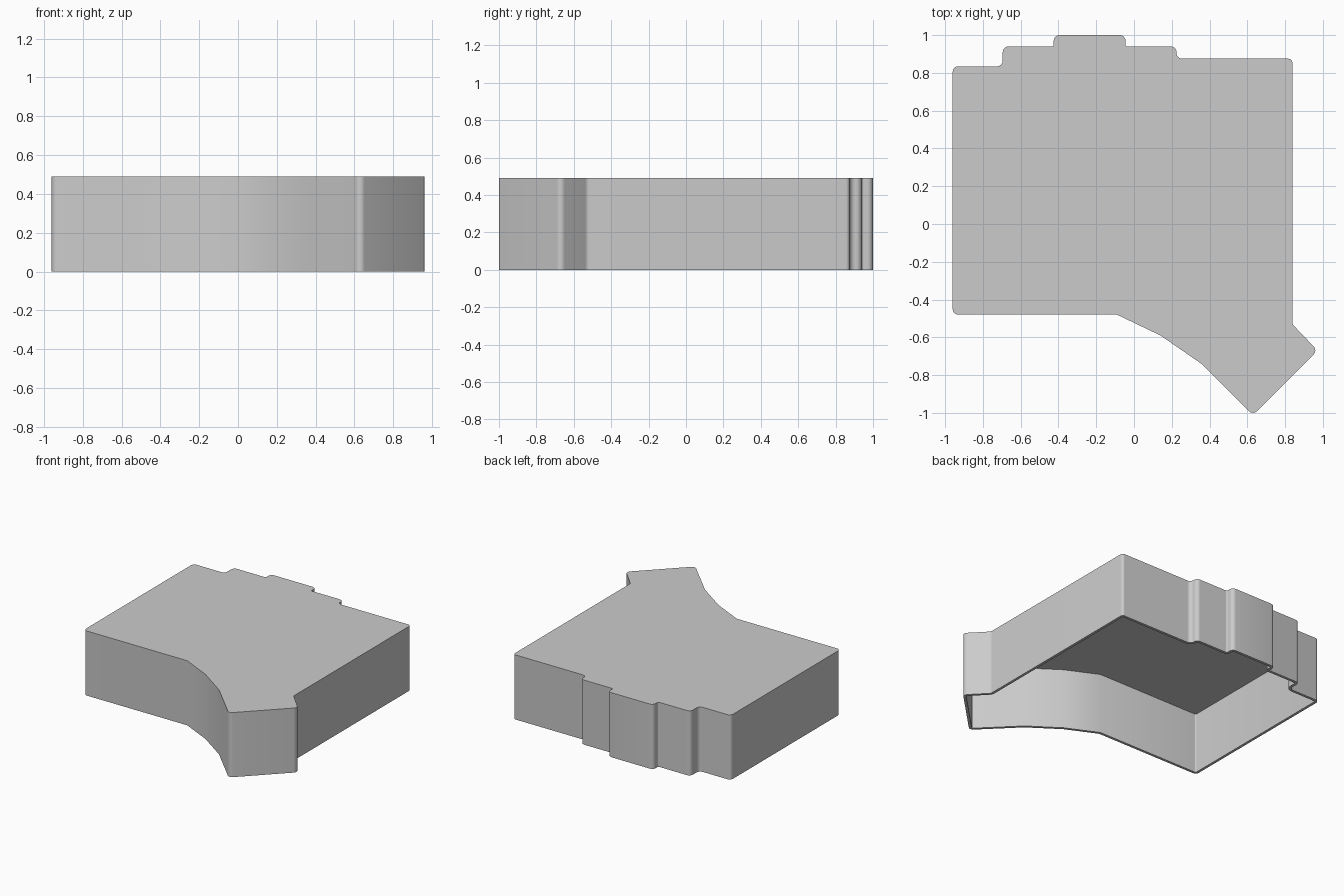
import bpy, bmesh, math
from mathutils import Vector

cube = bpy.data.objects.get("Cube")
if cube:
    bpy.data.objects.remove(cube, do_unlink=True)

HEIGHT, WALL, CEILING, ROUND = 0.49, 0.02, 0.03, 0.03

# Plan outline, counter-clockwise: x, y, corner radius
OUTLINE = [
    (-0.96, -0.48, ROUND), (-0.09, -0.48, 0), (0.14, -0.59, 0), (0.36, -0.742, 0),
    (0.63, -1.012, ROUND), (0.972, -0.67, ROUND), (0.838, -0.53, ROUND),
    (0.838, 0.875, 0.02), (0.225, 0.875, ROUND), (0.225, 0.94, ROUND),
    (-0.045, 0.94, 0.01), (-0.045, 1.0, ROUND), (-0.425, 1.0, ROUND),
    (-0.425, 0.94, 0.01), (-0.695, 0.94, ROUND), (-0.695, 0.835, ROUND),
    (-0.96, 0.835, ROUND),
]


def rounded_outline(inset, steps=6):
    """Offset the outline inwards and fillet its corners."""
    result = []
    count = len(OUTLINE)
    for i, (x, y, radius) in enumerate(OUTLINE):
        p = Vector((x, y))
        a = (p - Vector(OUTLINE[i - 1][:2])).normalized()
        b = (Vector(OUTLINE[(i + 1) % count][:2]) - p).normalized()
        na, nb = Vector((-a.y, a.x)), Vector((-b.y, b.x))
        mitre = (na + nb) / (1 + na.dot(nb))
        p = p + mitre * inset
        turn = math.atan2(a.cross(b), a.dot(b))
        side = 1 if turn > 0 else -1
        r = radius - side * inset if radius else 0
        if r <= 0.001:
            result.append(p)
            continue
        centre = p + mitre * r * side
        spoke = -na * r * side
        for k in range(steps + 1):
            t = turn * k / steps
            c, s = math.cos(t), math.sin(t)
            result.append(centre + Vector((spoke.x * c - spoke.y * s,
                                           spoke.x * s + spoke.y * c)))
    return result


def prism(name, points, bottom, top):
    """Extrude a closed outline straight up."""
    bm = bmesh.new()
    face = bm.faces.new([bm.verts.new((p.x, p.y, bottom)) for p in points])
    moved = bmesh.ops.extrude_face_region(bm, geom=[face])["geom"]
    verts = [g for g in moved if isinstance(g, bmesh.types.BMVert)]
    bmesh.ops.translate(bm, verts=verts, vec=(0, 0, top - bottom))
    bmesh.ops.recalc_face_normals(bm, faces=bm.faces)
    mesh = bpy.data.meshes.new(name)
    bm.to_mesh(mesh)
    bm.free()
    obj = bpy.data.objects.new(name, mesh)
    bpy.context.collection.objects.link(obj)
    return obj


# Plain grey material
grey = bpy.data.materials.new("plain grey")
grey.use_nodes = True
colour = (0.6, 0.6, 0.6, 1)
grey.diffuse_color = colour
grey.node_tree.nodes["Principled BSDF"].inputs["Base Color"].default_value = colour

# Solid cover, then the hollow opened from below
cover = prism("cover_shell", rounded_outline(0), 0, HEIGHT)
hollow = prism("hollow_cutter", rounded_outline(WALL), -0.1, HEIGHT - CEILING)
for obj in (cover, hollow):
    obj.data.materials.append(grey)
hollow.hide_render = True
hollow.hide_set(True)

cut = cover.modifiers.new("hollow", 'BOOLEAN')
cut.operation = 'DIFFERENCE'
cut.solver = 'EXACT'
cut.object = hollow

# Apply the cut and smooth only the rounded corners
bpy.ops.object.select_all(action='DESELECT')
cover.select_set(True)
bpy.context.view_layer.objects.active = cover
bpy.ops.object.modifier_apply(modifier=cut.name)
bpy.data.objects.remove(hollow, do_unlink=True)
bpy.ops.object.shade_smooth_by_angle(angle=math.radians(30))
